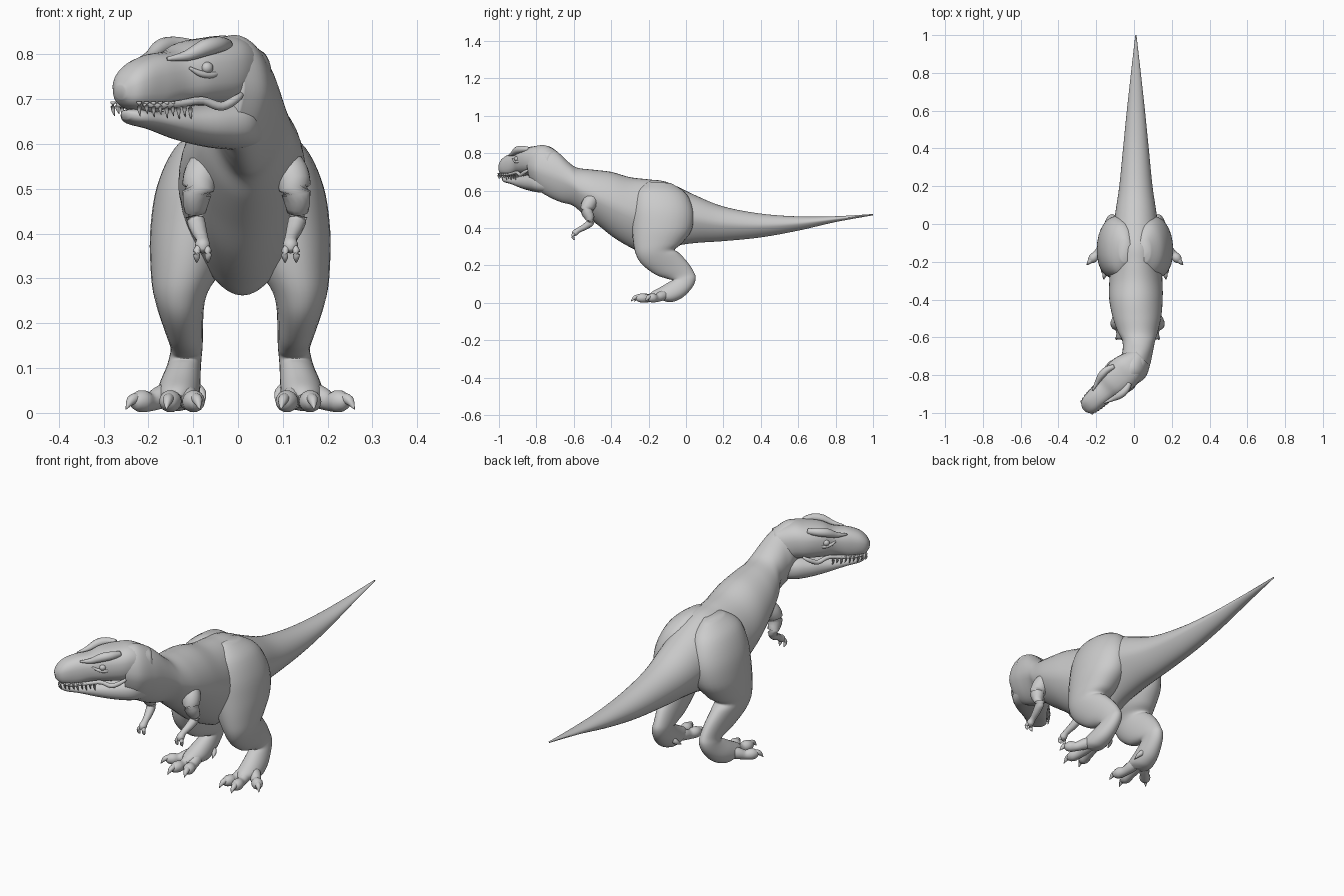
import bpy, bmesh, math
from mathutils import Vector


def spline(rows, n):
    """Catmull-Rom resampling of equal-length rows of numbers."""
    p = [rows[0]] + rows + [rows[-1]]
    out = []
    for i in range(1, len(p) - 2):
        for k in range(n):
            t = k / n
            out.append([0.5 * (2 * b + (c - a) * t + (2 * a - 5 * b + 4 * c - d) * t * t
                               + (3 * b - a - 3 * c + d) * t ** 3)
                        for a, b, c, d in zip(p[i - 1], p[i], p[i + 1], p[i + 2])])
    return out + [list(rows[-1])]


def skin(name, rings, mirror=None):
    """Bridge rings of points into a closed smooth surface."""
    bm = bmesh.new()
    vs = [[bm.verts.new((2 * mirror - p.x, p.y, p.z) if mirror is not None else p)
           for p in r] for r in rings]
    m = len(vs[0])
    for a, b in zip(vs, vs[1:]):
        for j in range(m):
            bm.faces.new((a[j], a[(j + 1) % m], b[(j + 1) % m], b[j]))
    bm.faces.new(vs[0])
    bm.faces.new(vs[-1])
    bmesh.ops.recalc_face_normals(bm, faces=bm.faces[:])
    for f in bm.faces:
        f.smooth = True
    me = bpy.data.meshes.new(name)
    bm.to_mesh(me)
    bm.free()
    ob = bpy.data.objects.new(name, me)
    bpy.context.collection.objects.link(ob)
    return ob


def loft(name, rows, keel=0.0, power=1.0, mirror=None, n=5, m=28):
    """Rows: x, first edge y z, second edge y z, half width, yaw in degrees."""
    rows = [tuple(r) + (0,) * (7 - len(r)) for r in rows]
    rings = []
    for x, ya, za, yb, zb, w, yaw in spline(rows, n):
        a, b = Vector((x, ya, za)), Vector((x, yb, zb))
        c, up = (a + b) / 2, (a - b) / 2
        lat = Vector((math.cos(math.radians(yaw)), math.sin(math.radians(yaw)), 0)) * max(w, 0.001)
        ring = []
        for j in range(m):
            t = 2 * math.pi * j / m
            u = math.copysign(abs(math.cos(t)) ** power, math.cos(t))
            s = math.copysign(abs(math.sin(t)) ** power, math.sin(t))
            ring.append(c + up * u + lat * s * (1 - keel * max(0, -u)))
        rings.append(ring)
    return skin(name, rings, mirror)


def tube(name, pts, mirror=None, n=4, m=14):
    """Round limb through points x, y, z, radius."""
    s = spline(pts, n)
    rings = []
    for i, (x, y, z, r) in enumerate(s):
        d = Vector(s[min(i + 1, len(s) - 1)][:3]) - Vector(s[max(i - 1, 0)][:3])
        q = d.to_track_quat('Z', 'Y')
        rings.append([Vector((x, y, z)) + q @ Vector((r * math.cos(2 * math.pi * j / m),
                      r * math.sin(2 * math.pi * j / m), 0)) for j in range(m)])
    return skin(name, rings, mirror)


def ball(name, loc, size):
    bm = bmesh.new()
    bmesh.ops.create_uvsphere(bm, u_segments=20, v_segments=12, radius=1)
    for v in bm.verts:
        v.co = Vector([a * b + c for a, b, c in zip(v.co, size, loc)])
    for f in bm.faces:
        f.smooth = True
    me = bpy.data.meshes.new(name)
    bm.to_mesh(me)
    bm.free()
    ob = bpy.data.objects.new(name, me)
    bpy.context.collection.objects.link(ob)
    return ob


# Tail, torso and turning neck in one skin
tail = [(.01, 1.0, .475, 1.0, .468, .003), (.01, .8, .463, .8, .432, .026),
        (.01, .6, .462, .6, .386, .048), (.01, .4, .477, .4, .35, .068),
        (.01, .2, .515, .2, .33, .088), (.01, .05, .575, .05, .32, .11)]
torso = [(.01, -.1, .645, -.08, .30, .125), (.01, -.2, .66, -.2, .262, .132),
         (.01, -.3, .672, -.28, .288, .14), (.01, -.4, .70, -.38, .345, .142),
         (.015, -.5, .712, -.47, .415, .13), (.02, -.58, .722, -.55, .475, .108)]
neck = [(.025, -.625, .75, -.605, .52, .088, 0), (.02, -.675, .797, -.665, .537, .08, -5),
        (.01, -.715, .825, -.72, .56, .08, -18), (-.005, -.76, .843, -.77, .59, .08, -35),
        (-.035, -.80, .838, -.80, .615, .068, -47)]
loft("body", tail + torso + neck, keel=.22, n=6, m=40)

# Head parts are built facing -y, then turned and placed
head = []
skull = [(0, .08, .81, .08, .66, .055), (0, 0, .84, 0, .685, .083),
         (0, -.06, .838, -.05, .685, .092), (0, -.13, .828, -.12, .685, .082),
         (0, -.18, .808, -.18, .685, .064), (0, -.24, .80, -.24, .67, .058),
         (0, -.29, .782, -.29, .675, .052), (0, -.32, .757, -.315, .685, .04),
         (0, -.335, .73, -.33, .70, .016)]
head.append(loft("skull", skull, power=.8))
jaw = [(0, .07, .69, .06, .59, .05), (0, 0, .70, 0, .588, .082),
       (0, -.07, .692, -.07, .595, .078), (0, -.15, .68, -.15, .61, .06),
       (0, -.23, .672, -.23, .632, .047), (0, -.29, .678, -.29, .643, .038),
       (0, -.318, .675, -.315, .655, .014)]
head.append(loft("lower_jaw", jaw, power=.85))
for s in (-1, 1):
    head.append(ball("eye", (s * .076, -.137, .77), (.012, .014, .013)))
    head.append(tube("brow_ridge", [(s * .06, -.06, .822, .012), (s * .073, -.10, .822, .018),
                                    (s * .072, -.14, .815, .019), (s * .06, -.185, .797, .012),
                                    (s * .045, -.23, .79, .004)]))
    head.append(tube("eyelid", [(s * .078, -.10, .762, .004), (s * .079, -.125, .754, .007),
                                (s * .073, -.155, .757, .007), (s * .064, -.18, .77, .003)]))
    head.append(tube("lip_fold", [(s * .08, -.035, .712, .005), (s * .087, -.06, .70, .009),
                                  (s * .081, -.10, .684, .010), (s * .066, -.145, .697, .009),
                                  (s * .055, -.20, .69, .008), (s * .05, -.26, .685, .007),
                                  (s * .043, -.30, .688, .005)]))
    # Upper teeth shrink toward the front
    for i in range(9):
        y = -.17 - .018 * i
        x = s * (.056 - .013 * max(0, (i - 3) / 5) ** 2)
        ln = .03 - .006 * (i % 2) - .001 * i
        head.append(tube("tooth", [(x, y, .695, .006), (x, y, .69 - ln * .6, .0045),
                                   (x * .97, y + .004, .684 - ln, .0006)], m=8, n=3))
for ob in head:
    ob.location = (-.02, -.757, 0)
    ob.rotation_euler = (0, 0, math.radians(-47))

# Legs: thigh, shin and upright foot as one folded loft
leg = [(.055, -.2, .648, -.08, .64, .03), (.075, -.265, .60, 0, .585, .075),
       (.095, -.285, .52, .04, .49, .096), (.11, -.288, .42, .03, .39, .096),
       (.125, -.283, .33, -.025, .315, .08), (.138, -.268, .26, -.06, .285, .062),
       (.138, -.235, .205, -.035, .265, .052), (.13, -.165, .152, .01, .215, .042),
       (.125, -.105, .13, .042, .165, .036), (.127, -.075, .122, .052, .13, .036),
       (.132, -.09, .112, .035, .085, .039), (.14, -.135, .085, -.01, .035, .046),
       (.145, -.18, .06, -.06, .008, .046), (.148, -.20, .04, -.10, .004, .03)]
toes = [("inner", .103, -.245), ("middle", .165, -.26), ("outer", .24, -.195)]
for side, mir in (("left", None), ("right", .005)):
    loft(side + "_leg", leg, power=.95, mirror=mir)
    base = Vector((.14, -.09, 0))
    for label, tx, ty in toes:
        d = Vector((tx, ty, 0)) - base

        def at(f, z, r):
            p = base + d * f
            return (p.x, p.y, z, r)
        tube(f"{side}_{label}_toe", [at(0, .05, .026), at(.4, .036, .026), at(.65, .025, .021),
                                     at(.85, .026, .025), at(1, .024, .017), at(1.06, .022, .004)], mir)
        tube(f"{side}_{label}_claw", [at(.92, .034, .012), at(1.08, .028, .011),
                                      at(1.2, .008, .001)], mir)
    tube(side + "_dewclaw", [(.11, -.05, .06, .014), (.092, -.06, .045, .011),
                             (.084, -.085, .028, .001)], mir)
    # Small bent arm with two fingers
    am = None if mir is None else .019
    tube(side + "_arm", [(.10, -.48, .575, .03), (.118, -.515, .535, .04), (.13, -.53, .49, .033),
                         (.133, -.508, .438, .022), (.126, -.535, .41, .018),
                         (.118, -.575, .388, .014), (.117, -.595, .372, .017),
                         (.117, -.603, .36, .008)], am)
    for fx in (.105, .13):
        tube(side + "_finger", [(.117, -.59, .375, .010), (fx, -.605, .362, .008),
                                (fx, -.603, .347, .007), (fx, -.595, .335, .001)], am, m=10)
